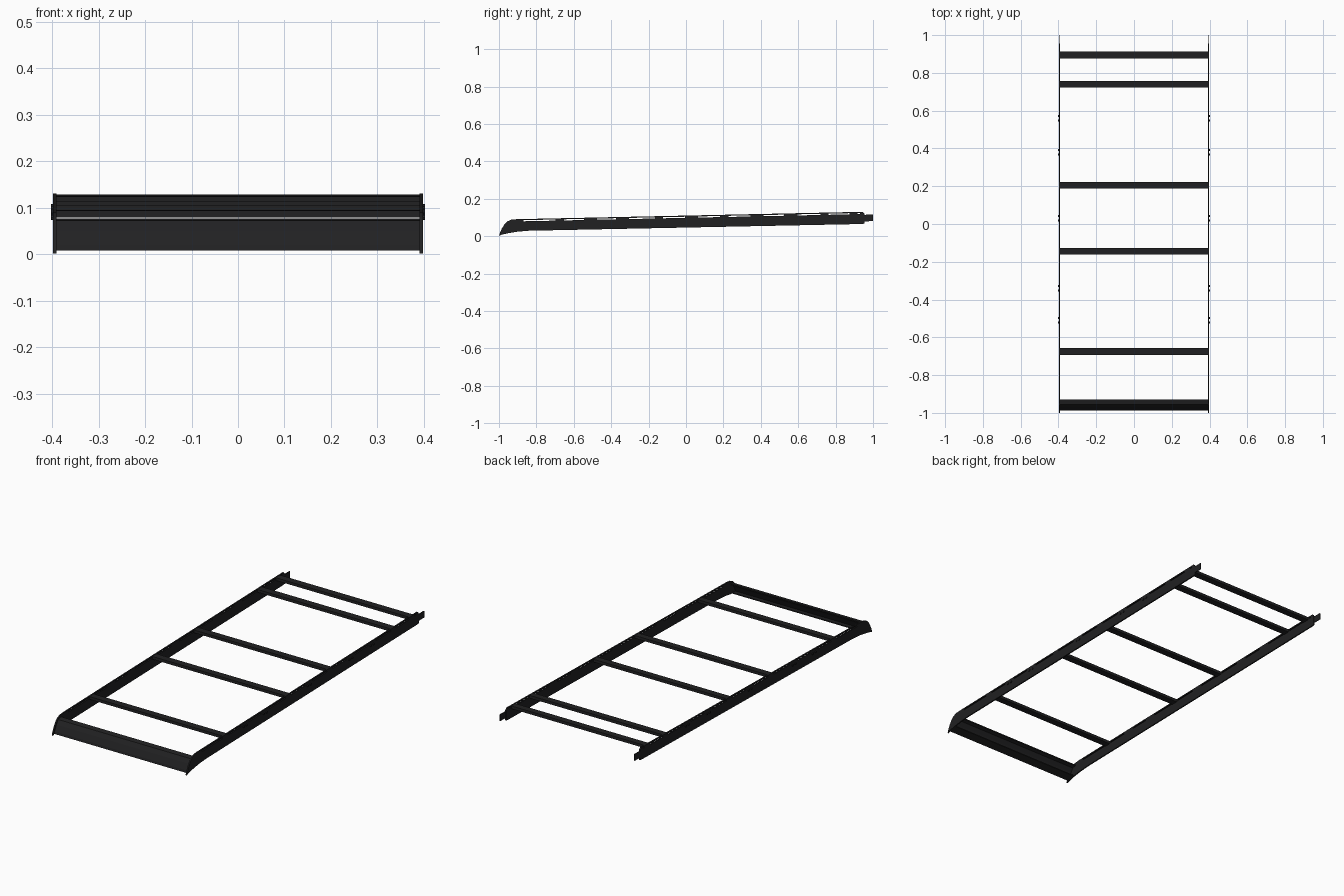
import bpy, bmesh, math
from mathutils import Vector

if "Cube" in bpy.data.objects:
    bpy.data.objects.remove(bpy.data.objects["Cube"])

black = bpy.data.materials.new("black_paint")
black.diffuse_color = (0.015, 0.015, 0.016, 1)
black.use_nodes = True
black.node_tree.nodes["Principled BSDF"].inputs["Base Color"].default_value = black.diffuse_color
SLOPE = 0.0213


def top(y):
    return 0.110 + SLOPE * y


def extrude_profile(name, pts, x0, x1):
    """Extrude a closed (y, z) outline along x."""
    bm = bmesh.new()
    face = bm.faces.new([bm.verts.new((x0, y, z)) for y, z in pts])
    out = bmesh.ops.extrude_face_region(bm, geom=[face])
    verts = [v for v in out["geom"] if isinstance(v, bmesh.types.BMVert)]
    bmesh.ops.translate(bm, verts=verts, vec=(x1 - x0, 0, 0))
    bmesh.ops.recalc_face_normals(bm, faces=bm.faces)
    me = bpy.data.meshes.new(name)
    bm.to_mesh(me)
    bm.free()
    ob = bpy.data.objects.new(name, me)
    me.materials.append(black)
    bpy.context.collection.objects.link(ob)
    return ob


def mirrored(ob):
    m = ob.modifiers.new("mirror", "MIRROR")
    m.use_axis[0] = True
    return ob


def sloped(y0, y1, d0, d1):
    """Strip between depths d0 and d1 below the sloping top line."""
    return [(y0, top(y0) - d1), (y1, top(y1) - d1),
            (y1, top(y1) - d0), (y0, top(y0) - d0)]


# Side rail plate with curved nose, up to the slot line
nose = [(-0.84, 0.029), (-0.90, 0.024), (-0.95, 0.016), (-0.985, 0.008),
        (-1.0, 0.002), (-0.995, 0.018), (-0.985, 0.040), (-0.970, 0.064),
        (-0.955, 0.079), (-0.935, 0.088), (-0.905, top(-0.905))]
slot_y0, slot_y1 = -0.87, 0.93
outline = nose + [(slot_y0, top(slot_y0)),
                  (slot_y0, top(slot_y0) - 0.012),
                  (slot_y1, top(slot_y1) - 0.012),
                  (slot_y1, top(slot_y1)), (0.945, top(0.945)), (0.955, 0.118),
                  (0.955, 0.067), (0.94, 0.065)]
mirrored(extrude_profile("side_rail", outline, 0.391, 0.398))

# Thin strip above the slots
mirrored(extrude_profile("rail_top_strip",
                         sloped(slot_y0 - 0.005, slot_y1 + 0.005, 0, 0.006), 0.391, 0.398))

# Webs between the slots
bolt_y = [-0.51, -0.34, 0.03, 0.38, 0.56]
bar_y = [-0.675, -0.145, 0.205, 0.74, 0.895]
for y in bolt_y + bar_y:
    w = 0.035 if y in bolt_y else 0.022
    mirrored(extrude_profile("slot_web", sloped(y - w, y + w, 0.004, 0.014), 0.391, 0.398))

# Rear tongue tabs
mirrored(extrude_profile("rear_tab",
                         [(0.93, 0.079), (1.0, 0.080), (1.0, 0.115), (0.93, 0.114)],
                         0.394, 0.398))

# Bolt pairs on the outer faces
for y in bolt_y:
    for s in (-0.012, 0.012):
        c = Vector((y + s, top(y) - 0.02))
        ring = [(c.x + 0.006 * math.cos(k * math.pi / 4),
                 c.y + 0.006 * math.sin(k * math.pi / 4)) for k in range(8)]
        mirrored(extrude_profile("rail_bolt", ring, 0.397, 0.402))

# Cross bars
for y in bar_y:
    extrude_profile("cross_bar", sloped(y - 0.0175, y + 0.0175, 0.001, 0.016), -0.393, 0.393)

# Sloping front plate with folded lips top and bottom
extrude_profile("front_plate",
                [(-0.988, 0.008), (-0.985, 0.020), (-0.970, 0.050), (-0.955, 0.072),
                 (-0.930, 0.077), (-0.930, 0.071), (-0.950, 0.066), (-0.963, 0.046),
                 (-0.977, 0.018), (-0.945, 0.023), (-0.945, 0.018)],
                -0.393, 0.393)
